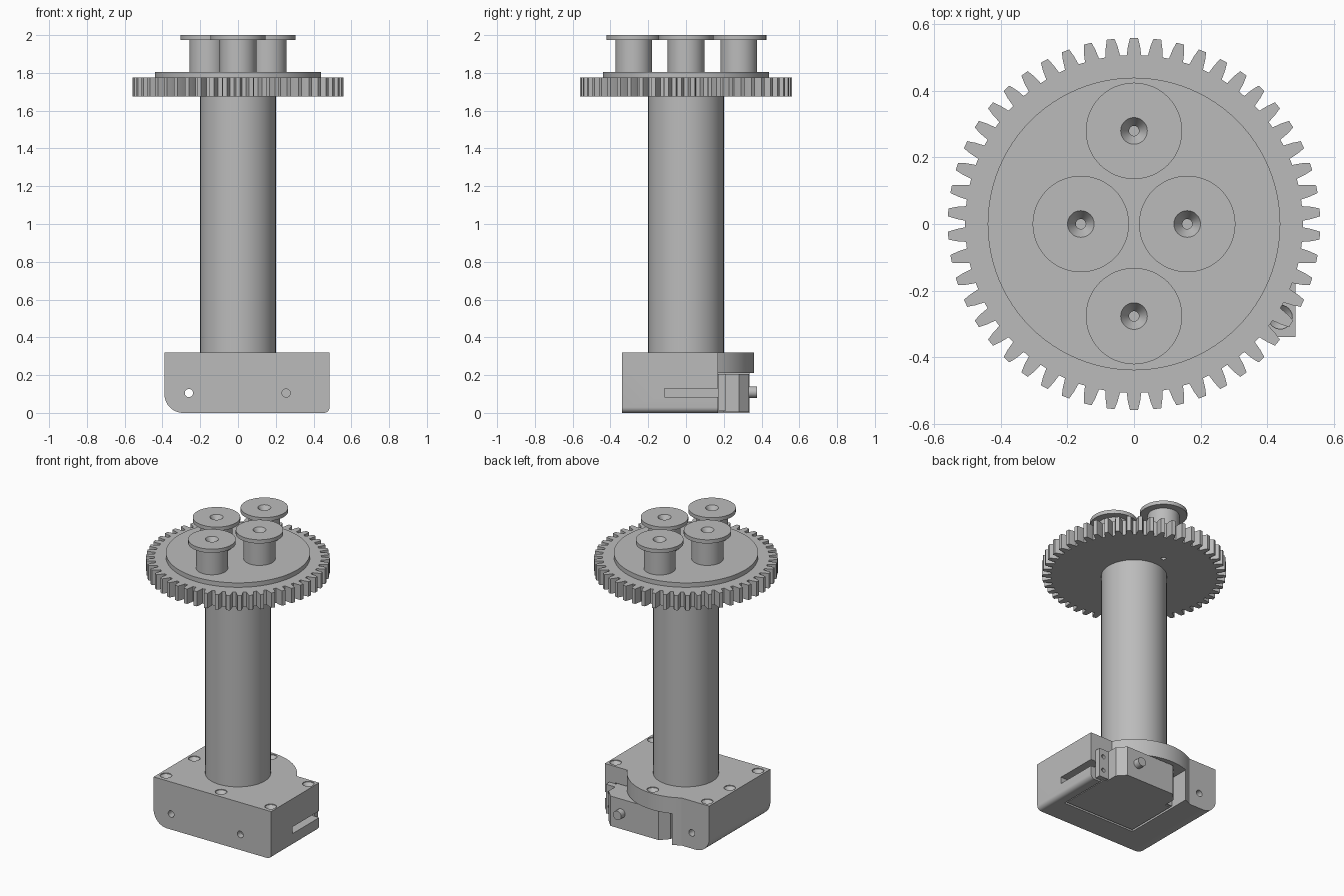
import bpy
import bmesh
from math import sin, cos, pi, radians, asin, acos
from mathutils import Matrix, Vector

if "Cube" in bpy.data.objects:
    bpy.data.objects.remove(bpy.data.objects["Cube"], do_unlink=True)

# Single grey material
grey = bpy.data.materials.new("plain_grey")
grey.use_nodes = True
colour = (0.5, 0.5, 0.5, 1)
grey.diffuse_color = colour
grey.node_tree.nodes["Principled BSDF"].inputs["Base Color"].default_value = colour


def finish(name, bm):
    bmesh.ops.recalc_face_normals(bm, faces=bm.faces)
    mesh = bpy.data.meshes.new(name)
    bm.to_mesh(mesh)
    bm.free()
    mesh.materials.append(grey)
    obj = bpy.data.objects.new(name, mesh)
    bpy.context.collection.objects.link(obj)
    return obj


def prism(name, outline, lo, hi, along_y=False):
    """Extrude an xy outline along z, or an xz outline along y."""
    bm = bmesh.new()
    place = (lambda a, b: (a, lo, b)) if along_y else (lambda a, b: (a, b, lo))
    face = bm.faces.new([bm.verts.new(place(a, b)) for a, b in outline])
    moved = bmesh.ops.extrude_face_region(bm, geom=[face])["geom"]
    step = Vector((0, hi - lo, 0)) if along_y else Vector((0, 0, hi - lo))
    bmesh.ops.translate(bm, vec=step, verts=[g for g in moved if isinstance(g, bmesh.types.BMVert)])
    return finish(name, bm)


def box(name, x0, x1, y0, y1, z0, z1):
    return prism(name, [(x0, y0), (x1, y0), (x1, y1), (x0, y1)], z0, z1)


def lathe(name, profile, x=0, y=0, sides=48):
    """Revolve (radius, height) points that start and end on the axis."""
    bm = bmesh.new()
    verts = [bm.verts.new((r, 0, z)) for r, z in profile]
    edges = [bm.edges.new(pair) for pair in zip(verts, verts[1:])]
    bmesh.ops.spin(bm, geom=verts + edges, cent=(0, 0, 0), axis=(0, 0, 1),
                   angle=2 * pi, steps=sides, use_duplicate=False)
    bmesh.ops.remove_doubles(bm, verts=bm.verts, dist=0.0001)
    bmesh.ops.translate(bm, vec=(x, y, 0), verts=bm.verts)
    return finish(name, bm)


def rod(name, x, z, radius, y0, y1):
    """Cylinder lying along y."""
    bm = bmesh.new()
    turn = Matrix.Translation((x, (y0 + y1) / 2, z)) @ Matrix.Rotation(pi / 2, 4, "X")
    bmesh.ops.create_cone(bm, cap_ends=True, segments=24, radius1=radius,
                          radius2=radius, depth=y1 - y0, matrix=turn)
    return finish(name, bm)


def cut(obj, cutter, operation="DIFFERENCE"):
    cutter.hide_render = True
    mod = obj.modifiers.new("cut", "BOOLEAN")
    mod.operation, mod.object, mod.solver = operation, cutter, "EXACT"
    bpy.context.view_layer.objects.active = obj
    bpy.ops.object.modifier_apply(modifier=mod.name)
    bpy.data.objects.remove(cutter, do_unlink=True)


def arc(cx, cy, radius, start, end, steps):
    return [(cx + radius * cos(start + (end - start) * i / steps),
             cy + radius * sin(start + (end - start) * i / steps)) for i in range(steps + 1)]


# Base housing: stepped plan with a round shelf behind, lower edges rounded
BACK, BLOCK_BACK, SHELF = 0.17, 0.31, 0.36
plan = [(-0.5, -0.34), (0.6, -0.34), (0.6, BACK)]
plan += arc(0, 0, SHELF, asin(BACK / SHELF), pi - asin(BLOCK_BACK / SHELF), 32)
plan += [(-0.5, BLOCK_BACK)]
base = prism("base_housing", plan, -0.05, 0.32)
section = arc(-0.29, 0.1, 0.1, pi, 1.5 * pi, 12) + arc(0.455, 0.03, 0.03, 1.5 * pi, 2 * pi, 6)
section += [(0.485, 0.5), (-0.39, 0.5)]
cut(base, prism("section_cutter", section, -0.6, 0.6, True), "INTERSECT")

# Motor bay, rear opening under the shelf, and side slot
cut(base, box("bay_cutter", -0.13, 0.41, -0.17, 0.5, -0.1, 0.21))
cut(base, box("rear_cutter", -0.13, 0.6, BACK, 0.5, -0.1, 0.21))
cut(base, box("slot_cutter", 0.38, 0.6, -0.115, 0.3, 0.085, 0.13))

# Cross holes through the front
cut(base, rod("cross_hole_cutter", -0.26, 0.105, 0.022, -0.5, 0.5))
cut(base, rod("pin_hole_cutter", 0.255, 0.105, 0.022, -0.5, -0.3))

# Countersunk screw holes in the top
for x, y in [(-0.34, -0.28), (-0.34, 0.02), (-0.34, 0.26), (0.07, -0.28),
             (0.44, -0.28), (0.44, 0.12), (0.03, 0.31)]:
    sink = [(0, 0.24), (0.018, 0.24), (0.018, 0.295), (0.036, 0.315), (0.036, 0.35), (0, 0.35)]
    cut(base, lathe("screw_hole_cutter", sink, x, y, 24))

# Motor body with chamfered rear corners
motor = prism("motor_body", [(-0.12, -0.16), (0.4, -0.16), (0.4, 0.2), (0.38, 0.2), (0.38, 0.28),
                             (0.33, 0.333), (-0.03, 0.333), (-0.08, 0.28), (-0.08, 0.2),
                             (-0.12, 0.2)], 0.004, 0.205)

# Mounting flange with two screw holes at each end
flange = box("motor_flange", -0.125, 0.45, 0.172, 0.21, 0.01, 0.205)
for x in (-0.1, 0.42):
    for z in (0.06, 0.155):
        cut(flange, rod("flange_hole_cutter", x, z, 0.014, 0.19, 0.3))
pin = rod("motor_pin", 0.25, 0.11, 0.03, 0.3, 0.375)

# Column
column = lathe("column", [(0, 0.31), (0.2, 0.31), (0.2, 1.68), (0, 1.68)], sides=64)

# Gear wheel with tapered teeth
TEETH, ROOT, TIP = 50, 0.508, 0.56
outline = []
for i in range(TEETH):
    mid = pi / 2 + 2 * pi * i / TEETH
    for offset, r in ((-0.043, ROOT), (-0.034, 0.535), (-0.021, TIP),
                      (0.021, TIP), (0.034, 0.535), (0.043, ROOT)):
        outline.append((r * cos(mid + offset), r * sin(mid + offset)))
gear = prism("gear_wheel", outline, 1.675, 1.775)
for y in (-0.28, 0.28):
    cut(gear, lathe("gear_hole_cutter", [(0, 1.6), (0.015, 1.6), (0.015, 1.75), (0, 1.75)], 0, y, 16))
disc = lathe("gear_disc", [(0, 1.77), (0.44, 1.77), (0.44, 1.805), (0, 1.805)], sides=96)

# Four flanged posts with countersunk centres
parts = [base, motor, flange, pin, column, gear, disc]
post = [(0, 1.8), (0.097, 1.8), (0.097, 1.975), (0.145, 1.975), (0.145, 2.0),
        (0.04, 2.0), (0.015, 1.96), (0.015, 1.83), (0, 1.83)]
for side, x, y in (("left", 0.16, 0), ("right", -0.16, 0), ("back", 0, 0.28), ("front", 0, -0.277)):
    parts.append(lathe(side + "_post", post, x, y))

# Smooth shading with sharp edges kept
bpy.ops.object.select_all(action="DESELECT")
for part in parts:
    part.select_set(True)
bpy.context.view_layer.objects.active = base
bpy.ops.object.shade_smooth_by_angle(angle=radians(25))
